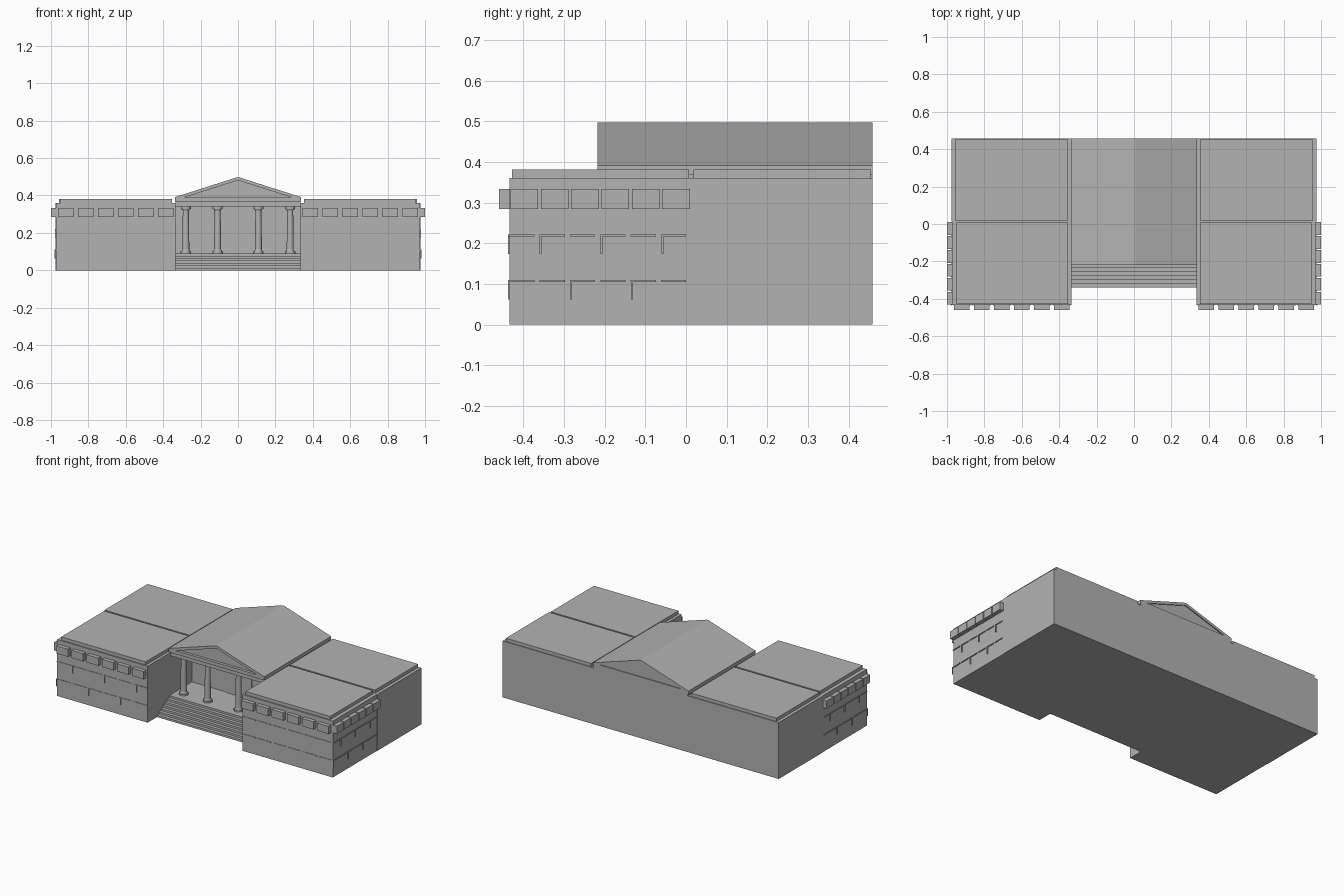
import bpy
import bmesh
from mathutils import Matrix

cube = bpy.data.objects.get("Cube")
if cube:
    bpy.data.objects.remove(cube)

GREY = (0.45, 0.45, 0.45, 1)
stone = bpy.data.materials.new("grey stone")
stone.use_nodes = True
stone.diffuse_color = GREY
stone.node_tree.nodes["Principled BSDF"].inputs["Base Color"].default_value = GREY


def finish(name, bm):
    bmesh.ops.recalc_face_normals(bm, faces=bm.faces)
    mesh = bpy.data.meshes.new(name)
    bm.to_mesh(mesh)
    bm.free()
    mesh.materials.append(stone)
    obj = bpy.data.objects.new(name, mesh)
    bpy.context.collection.objects.link(obj)
    return obj


def add_box(bm, xs, ys, zs):
    size = [b - a for a, b in (xs, ys, zs)]
    mid = [(a + b) / 2 for a, b in (xs, ys, zs)]
    matrix = Matrix.Translation(mid) @ Matrix.Diagonal((*size, 1))
    bmesh.ops.create_cube(bm, size=1, matrix=matrix)


def box(name, xs, ys, zs):
    bm = bmesh.new()
    add_box(bm, xs, ys, zs)
    return finish(name, bm)


def prism(name, outline, ys):
    """Extrude an outline in x and z along y."""
    bm = bmesh.new()
    face = bm.faces.new([bm.verts.new((x, ys[0], z)) for x, z in outline])
    new = bmesh.ops.extrude_face_region(bm, geom=[face])["geom"]
    verts = [v for v in new if isinstance(v, bmesh.types.BMVert)]
    bmesh.ops.translate(bm, verts=verts, vec=(0, ys[1] - ys[0], 0))
    return finish(name, bm)


def mirrored(obj):
    mod = obj.modifiers.new("Mirror", "MIRROR")
    mod.use_bisect_axis[0] = False
    mod.use_mirror_merge = False
    return obj


INNER, OUTER = 0.335, 0.976
FRONT, MIDDLE, BACK = -0.434, 0.013, 0.458
WALL_TOP, FLOOR = 0.36, 0.09

# Main walls
box("rear_block", (-OUTER, OUTER), (MIDDLE, BACK), (0, WALL_TOP))
mirrored(box("front_wing", (INNER, OUTER - 0.002), (FRONT, MIDDLE), (0, WALL_TOP)))

# Raised roof panels, one pair per wing
mirrored(box("front_roof_panel", (0.353, 0.95), (-0.427, 0.007), (WALL_TOP, 0.381)))
mirrored(box("rear_roof_panel", (0.353, 0.956), (0.018, 0.453), (WALL_TOP, 0.381)))

# Rows of cornice blocks on the front and outer side
bm = bmesh.new()
for i in range(6):
    x = 0.345 + i * 0.107
    add_box(bm, (x, x + 0.082), (-0.459, FRONT + 0.01), (0.284, 0.333))
    y = -0.431 + i * 0.0745
    add_box(bm, (OUTER - 0.01, 1.0), (y, y + 0.068), (0.284, 0.333))
mirrored(finish("cornice_blocks", bm))

# Thin masonry joints: dashed courses with staggered upright ticks
bm = bmesh.new()
THIN, PROUD = 0.005, 0.003
for row, z in enumerate((0.11, 0.222)):
    for i in range(6):
        x = INNER + 0.005 + i * 0.107
        add_box(bm, (x, x + 0.09), (FRONT - PROUD, FRONT), (z - THIN, z))
        y = FRONT + i * 0.0745
        add_box(bm, (OUTER - 0.002, OUTER + PROUD), (y, y + 0.062), (z - THIN, z))
    for i in range(3):
        x = 0.41 + i * 0.226 + (0.113 if row == 0 else 0)
        if x < OUTER:
            add_box(bm, (x, x + THIN), (FRONT - PROUD, FRONT), (z - 0.048, z))
        y = -0.36 + i * 0.15 + (0.075 if row == 0 else 0)
        if y < MIDDLE:
            add_box(bm, (OUTER - 0.002, OUTER + PROUD), (y, y + THIN), (z - 0.048, z))
mirrored(finish("masonry_joints", bm))

# Porch floor and stairs
box("porch_floor", (-INNER, INNER), (-0.215, MIDDLE), (0, FLOOR))
STEPS = 7
bm = bmesh.new()
for i in range(STEPS - 1):
    add_box(bm, (-INNER, INNER), (-0.34 + i * 0.125 / (STEPS - 1), -0.215),
            (i * FLOOR / STEPS, (i + 1) * FLOOR / STEPS))
finish("stairs", bm)

# Double door on the porch wall
mirrored(box("door_leaf", (0.002, 0.09), (MIDDLE - 0.006, MIDDLE), (FLOOR, 0.262)))

# Columns with square-edged bases and capitals
for i, x in enumerate((-0.279, -0.109, 0.109, 0.279)):
    bm = bmesh.new()
    for z0, z1, r0, r1 in ((0.09, 0.1, 0.028, 0.028), (0.1, 0.11, 0.023, 0.019),
                           (0.11, 0.32, 0.019, 0.016), (0.32, 0.328, 0.018, 0.023),
                           (0.328, 0.34, 0.027, 0.027)):
        bmesh.ops.create_cone(bm, cap_ends=True, segments=24, radius1=r0, radius2=r1,
                              depth=z1 - z0,
                              matrix=Matrix.Translation((x, -0.15, (z0 + z1) / 2)))
    column = finish(f"column_{i + 1}", bm)
    bpy.ops.object.select_all(action="DESELECT")
    column.select_set(True)
    bpy.context.view_layer.objects.active = column
    bpy.ops.object.shade_smooth_by_angle()

# Entablature, gable and pitched roof
box("entablature", (-0.333, 0.333), (-0.205, BACK), (0.34, 0.372))
box("cornice", (-0.338, 0.338), (-0.218, BACK), (0.368, 0.39))
prism("gable", [(-0.3, 0.388), (0.3, 0.388), (0, 0.484)], (-0.2, 0.452))
prism("pitched_roof", [(-0.338, 0.388), (-0.292, 0.388), (0, 0.481), (0.292, 0.388),
                       (0.338, 0.388), (0.338, 0.391), (0.012, 0.495), (0, 0.497),
                       (-0.012, 0.495), (-0.338, 0.391)], (-0.218, BACK))
